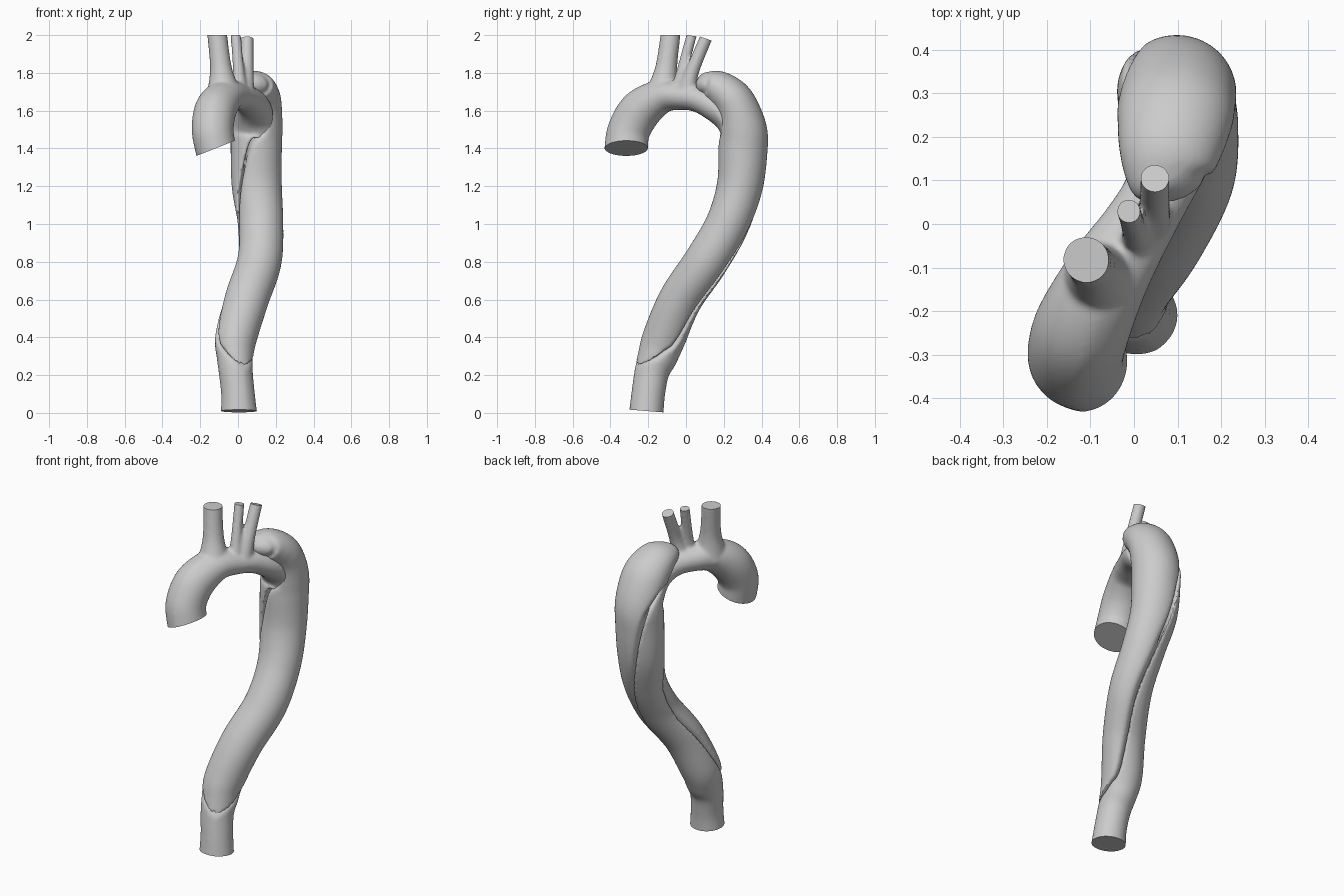
import bpy, bmesh, math
from mathutils import Vector

if "Cube" in bpy.data.objects:
    bpy.data.objects.remove(bpy.data.objects["Cube"])

# Section rows: x, y, z, radius across, radius in depth, split angle, split offset
DESCENDING = [
    (.10, .30, 1.50, .135, .128, 215, .35), (.097, .302, 1.40, .135, .13, 190, .42),
    (.10, .285, 1.2, .132, .122, 165, .46), (.12, .22, 1.0, .12, .116, 138, .60),
    (.112, .105, .8, .118, .116, 125, .56), (.045, -.03, .6, .117, .114, 120, .48),
    (-.01, -.115, .4, .11, .114, 118, .14), (-.015, -.15, .3, .098, .105, 118, -.4),
    (-.012, -.18, .22, .091, .093, 118, -.97)]
ARCH = [
    (-.105, -.315, 1.36, .11, .115, 270, -1.2), (-.12, -.315, 1.41, .11, .115, 270, -1.2),
    (-.134, -.30, 1.5, .112, .113, 270, -1.2), (-.118, -.235, 1.605, .112, .112, 270, -1.2),
    (-.065, -.125, 1.675, .10, .09, 270, -1.2), (0, -.02, 1.675, .085, .072, 270, -1.2),
    (.05, .065, 1.66, .08, .07, 262, -1.1), (.085, .15, 1.62, .09, .076, 255, -.6),
    (.095, .24, 1.57, .115, .10, 240, .1)]
LOWER_END = [(0, -.2, .1, .09, .09, 118, -1.2), (.005, -.21, 0, .097, .092, 118, -1.2),
             (.007, -.213, -.03, .097, .092, 118, -1.2)]
FALSE_TOP = [
    (.095, .055, 1.745, .02, .015, 240, 1.2), (.09, .075, 1.742, .07, .045, 240, 1.2),
    (.08, .11, 1.737, .10, .073, 240, 1.2), (.083, .17, 1.718, .12, .095, 240, 1.2),
    (.093, .235, 1.668, .133, .108, 240, .95), (.098, .275, 1.60, .135, .115, 232, .55)]


def spline(rows, steps=8):
    """Catmull-Rom through every column of the rows."""
    out = []
    for i in range(len(rows) - 1):
        quad = [rows[max(i - 1, 0)], rows[i], rows[i + 1], rows[min(i + 2, len(rows) - 1)]]
        for s in range(steps):
            t = s / steps
            out.append([.5 * (2 * b + (c - a) * t + (2 * a - 5 * b + 4 * c - d) * t * t
                              + (3 * b - a - 3 * c + d) * t ** 3) for a, b, c, d in zip(*quad)])
    return out + [list(rows[-1])]


def profile(theta, k, arc=44, chord=16):
    """Unit circle cut by a chord, with softened corners."""
    phi = math.acos(max(-1, min(.995, k)))
    pts = [Vector((math.cos(theta + a), math.sin(theta + a)))
           for a in (phi * (2 * i / (arc - 1) - 1) for i in range(arc))]
    pts += [pts[arc - 1].lerp(pts[0], (j + 1) / (chord + 1)) for j in range(chord)]
    n = len(pts)
    for _ in range(4):
        pts = [(pts[i - 1] + pts[i] * 2 + pts[(i + 1) % n]) / 4 for i in range(n)]
    return pts


def sweep(bm, rows, side=1):
    data = spline(rows)
    cen = [Vector(r[:3]) for r in data]
    rings = []
    for i, r in enumerate(data):
        t = (cen[min(i + 1, len(cen) - 1)] - cen[max(i - 1, 0)]).normalized()
        u = Vector((1, 0, 0))
        u = (u - t * u.dot(t)).normalized()
        v = t.cross(u)
        theta = math.radians(r[5] + (0 if side > 0 else 180))
        rings.append([bm.verts.new(cen[i] + u * p.x * r[3] * 1.01 - v * p.y * r[4] * 1.01)
                      for p in profile(theta, side * r[6] + .025)])
    for a, b in zip(rings, rings[1:]):
        for j in range(len(a)):
            k = (j + 1) % len(a)
            bm.faces.new((a[j], a[k], b[k], b[j]))
    bm.faces.new(rings[0][::-1])
    bm.faces.new(rings[-1])


def finish(name, bm, voxel, smooth, cuts=()):
    """Fuse into one skin, soften the joins, then trim the open ends flat."""
    bmesh.ops.recalc_face_normals(bm, faces=bm.faces)
    me = bpy.data.meshes.new(name)
    bm.to_mesh(me)
    bm.free()
    ob = bpy.data.objects.new(name, me)
    bpy.context.collection.objects.link(ob)
    bpy.ops.object.select_all(action='DESELECT')
    bpy.context.view_layer.objects.active = ob
    ob.select_set(True)
    m = ob.modifiers.new("fuse", 'REMESH')
    m.mode, m.voxel_size = 'VOXEL', voxel
    bpy.ops.object.modifier_apply(modifier=m.name)
    m = ob.modifiers.new("soften", 'SMOOTH')
    m.factor, m.iterations = .5, smooth
    bpy.ops.object.modifier_apply(modifier=m.name)
    bm = bmesh.new()
    bm.from_mesh(ob.data)
    for point, normal, radius in cuts:
        p = Vector(point)
        faces = [f for f in bm.faces if (f.calc_center_median() - p).length < radius * 1.6 + .01]
        geom = set(faces)
        for f in faces:
            geom.update(f.verts)
            geom.update(f.edges)
        res = bmesh.ops.bisect_plane(bm, geom=list(geom), plane_co=p,
                                     plane_no=Vector(normal).normalized(), clear_outer=True)
        edges = [e for e in res['geom_cut'] if isinstance(e, bmesh.types.BMEdge) and e.is_boundary]
        bmesh.ops.holes_fill(bm, edges=edges, sides=0)
    bm.to_mesh(ob.data)
    bm.free()
    bpy.ops.object.shade_smooth_by_angle(angle=math.radians(40))


# True channel: ascending part, arch, inner descending channel and lower end
bm = bmesh.new()
sweep(bm, ARCH + DESCENDING + LOWER_END)


# Three branch vessels, flared where they leave the arch
def branch(base, mid, top, flare, radius):
    b, m, t = Vector(base), Vector(mid), Vector(top)
    end = t + (t - m).normalized() * .03
    radii = (flare, radius * 1.12, radius, radius)
    sweep(bm, [(*p, r, r, 270, -1.2) for p, r in zip((b, m, t, end), radii)])


branch((-.075, -.125, 1.68), (-.09, -.105, 1.82), (-.11, -.082, 2.0), .095, .053)
branch((.01, -.04, 1.68), (.004, -.022, 1.80), (-.012, .03, 2.0), .05, .028)
branch((.03, .0, 1.68), (.045, .03, 1.80), (.048, .104, 1.98), .06, .034)
finish("true_channel", bm, .009, 8, [
    ((-.12, -.315, 1.40), (.37, 0, -.93), .115),
    ((.005, -.21, .01), (0, -.08, -1), .095),
    ((-.11, -.082, 2.0), (0, 0, 1), .053),
    ((-.012, .03, 1.997), (0, .15, 1), .028),
    ((.048, .104, 1.982), (0, .35, 1), .034)])

# False channel: bulging outer channel winding round to the front
bm = bmesh.new()
sweep(bm, FALSE_TOP + DESCENDING, side=-1)
finish("false_channel", bm, .009, 5)
